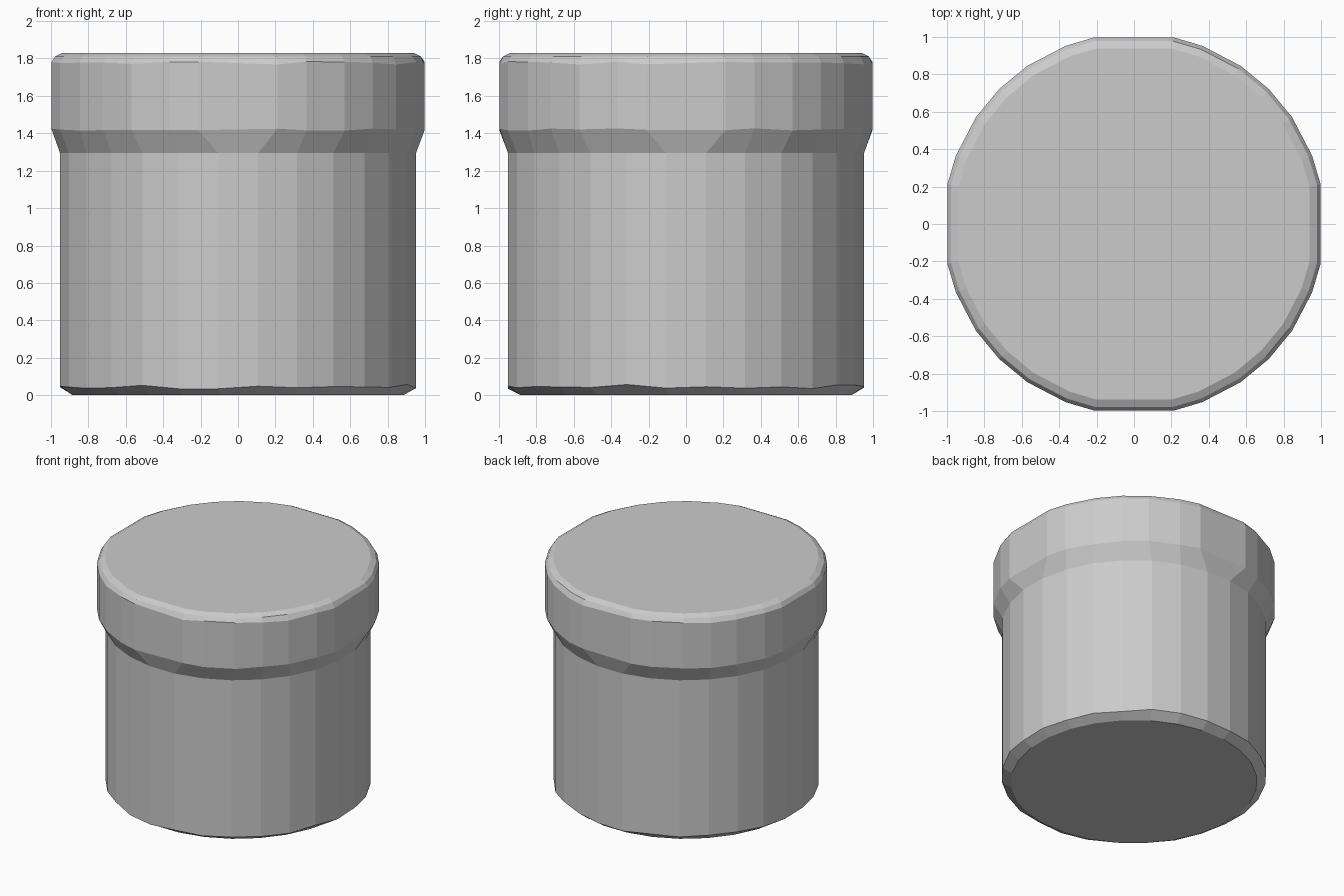
import bpy
import bmesh
import math
import random

random.seed(4)
if "Cube" in bpy.data.objects:
    bpy.data.objects.remove(bpy.data.objects["Cube"], do_unlink=True)

GREY = (0.6, 0.6, 0.6, 1.0)
mat = bpy.data.materials.new("plain grey")
mat.use_nodes = True
mat.diffuse_color = GREY
mat.node_tree.nodes["Principled BSDF"].inputs["Base Color"].default_value = GREY

SIDES = 28
# Evenly spaced corners for the body, uneven ones with wide flats for the lid
even = [360 / SIDES * (i + 0.5) for i in range(SIDES)]
uneven = [90 * q + a for q in range(4) for a in (12, 21, 34, 45, 56, 69, 78)]


def ring(bm, angles, radius, z, wobble=0.0):
    """One loop of corners, with a little hand-cut unevenness in height."""
    verts = []
    for a in angles:
        t = math.radians(a)
        dz = random.uniform(-wobble, wobble)
        verts.append(bm.verts.new((radius * math.cos(t), radius * math.sin(t), z + dz)))
    return verts


def stacked(name, rings, cap):
    """Join rings from bottom to top, closing the first or last one."""
    bm = bmesh.new()
    loops = [ring(bm, *r) for r in rings]
    for low, high in zip(loops, loops[1:]):
        for i in range(SIDES):
            j = (i + 1) % SIDES
            bm.faces.new((low[i], low[j], high[j], high[i]))
    bm.faces.new(loops[cap])
    bmesh.ops.recalc_face_normals(bm, faces=bm.faces[:])
    mesh = bpy.data.meshes.new(name)
    bm.to_mesh(mesh)
    bm.free()
    mesh.materials.append(mat)
    obj = bpy.data.objects.new(name, mesh)
    bpy.context.collection.objects.link(obj)
    return obj


# Cylindrical body with a chamfered foot
stacked("body", [
    (even, 0.89, 0.0),
    (even, 0.958, 0.045, 0.012),
    (even, 0.958, 1.295),
], 0)

# Wider lid: flared underside, straight band, bevelled rim and flat top
stacked("lid", [
    (even, 0.958, 1.295),
    (uneven, 1.02, 1.42, 0.006),
    (uneven, 1.02, 1.775, 0.008),
    (uneven, 1.0, 1.81),
    (uneven, 0.96, 1.83),
], -1)
